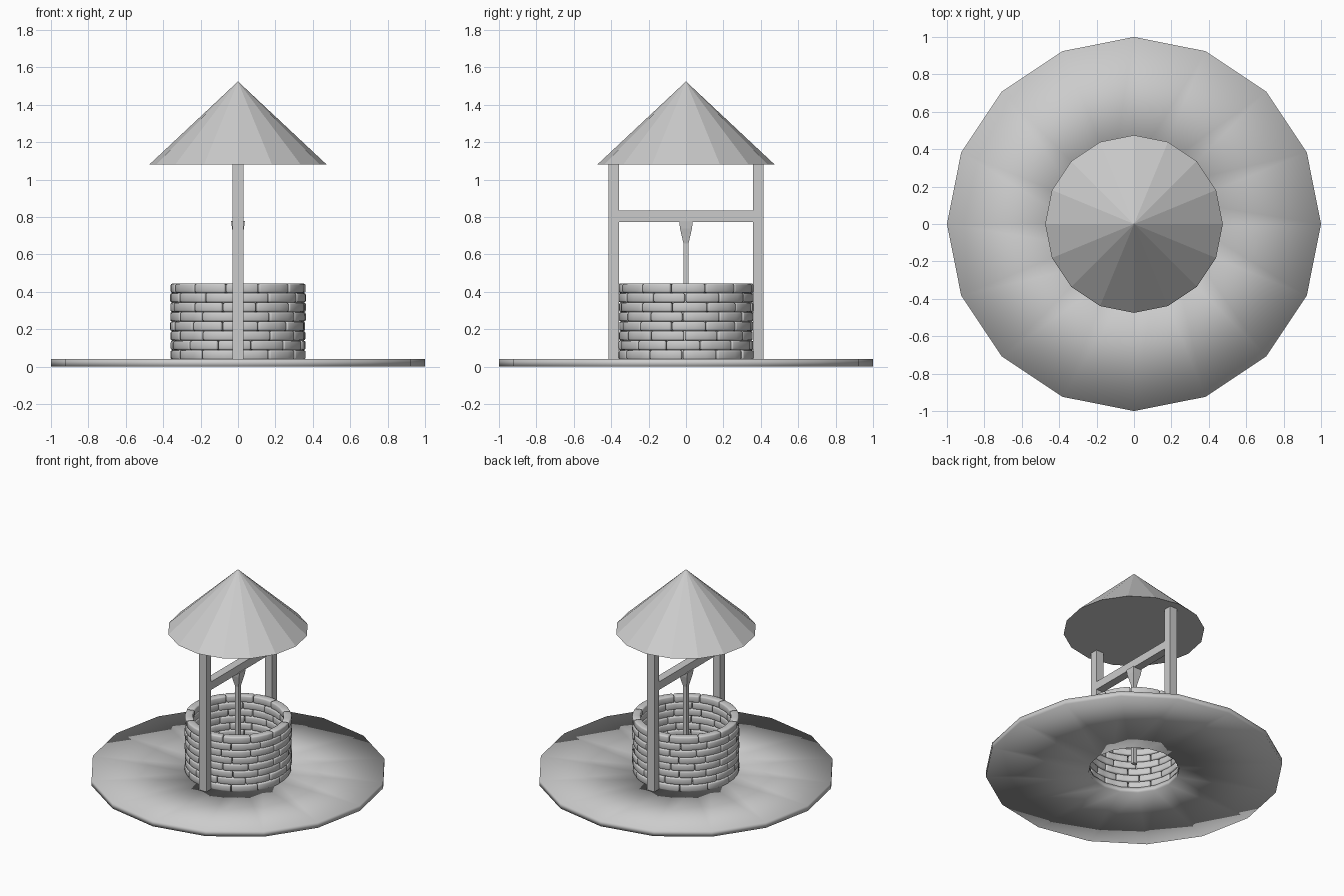
import bpy, bmesh, math, random

if "Cube" in bpy.data.objects:
    bpy.data.objects.remove(bpy.data.objects["Cube"])

random.seed(4)


def make_object(name, bm, smooth=False):
    bmesh.ops.recalc_face_normals(bm, faces=bm.faces[:])
    for f in bm.faces:
        f.smooth = smooth
    me = bpy.data.meshes.new(name)
    bm.to_mesh(me)
    bm.free()
    ob = bpy.data.objects.new(name, me)
    bpy.context.collection.objects.link(ob)
    return ob


def prism(name, sections):
    """Square-section part lofted through (z, half width) levels."""
    bm = bmesh.new()
    rings = [[bm.verts.new((sx * h, sy * h, z))
              for sx, sy in ((-1, -1), (1, -1), (1, 1), (-1, 1))] for z, h in sections]
    for a, b in zip(rings, rings[1:]):
        for i in range(4):
            j = (i + 1) % 4
            bm.faces.new((a[i], a[j], b[j], b[i]))
    bm.faces.new(rings[0])
    bm.faces.new(rings[-1])
    return make_object(name, bm)


def box(name, x, y, z):
    bm = bmesh.new()
    bmesh.ops.create_cube(bm, size=1)
    for v in bm.verts:
        for k, (lo, hi) in enumerate((x, y, z)):
            v.co[k] = (lo + hi) / 2 + v.co[k] * (hi - lo)
    return make_object(name, bm)


# Ground slab: 16-sided ring, softly shaded, open under the well
def ground_ring():
    bm = bmesh.new()
    n = 16
    profile = [(0.305, 0.0), (1.0, 0.0), (1.0, 0.04), (0.305, 0.04)]
    rings = [[bm.verts.new((r * math.cos(math.tau * i / n), r * math.sin(math.tau * i / n), z))
              for r, z in profile] for i in range(n)]
    for i in range(n):
        a, b = rings[i], rings[(i + 1) % n]
        for k in range(4):
            m = (k + 1) % 4
            bm.faces.new((a[k], b[k], b[m], a[m]))
    make_object("ground_slab", bm, True)


# One curved brick with rounded edges
def brick(bm, a0, a1, r0, r1, z0, z1, segs=3):
    verts, faces = [], []
    for i in range(segs + 1):
        a = a0 + (a1 - a0) * i / segs
        c, s = math.cos(a), math.sin(a)
        verts.append([bm.verts.new((r * c, r * s, z))
                      for r, z in ((r0, z0), (r1, z0), (r1, z1), (r0, z1))])
    for a, b in zip(verts, verts[1:]):
        for k in range(4):
            m = (k + 1) % 4
            faces.append(bm.faces.new((a[k], b[k], b[m], a[m])))
    ends = [bm.faces.new(verts[0]), bm.faces.new(verts[-1])]
    bmesh.ops.recalc_face_normals(bm, faces=faces + ends)
    edges = {e for f in faces + ends for e in f.edges
             if e.calc_face_angle(0) > math.radians(40)}
    bmesh.ops.bevel(bm, geom=list(edges), offset=0.009, segments=2,
                    profile=0.5, affect='EDGES')


# Well wall: eight staggered courses
def well_wall():
    bm = bmesh.new()
    rows, count = 8, 12
    z0, z1 = 0.038, 0.445
    h = (z1 - z0) / rows
    step = math.tau / count
    for r in range(rows):
        start = (0.5 * (r % 2)) * step + random.uniform(-0.06, 0.06)
        cuts = [start + i * step + random.uniform(-0.03, 0.03) for i in range(count)]
        cuts.append(cuts[0] + math.tau)
        for a, b in zip(cuts, cuts[1:]):
            d = random.uniform(-0.003, 0.004)
            brick(bm, a + 0.006, b - 0.006, 0.305 + d, 0.36 + d,
                  z0 + r * h + 0.0005, z0 + (r + 1) * h - 0.0005)
    make_object("brick_wall", bm, True)


ground_ring()
well_wall()

# Posts on both sides and the beam between them
for name, s in (("front_post", -1), ("back_post", 1)):
    ys = sorted((s * 0.357, s * 0.415))
    box(name, (-0.03, 0.03), ys, (0.035, 1.085))
box("cross_beam", (-0.03, 0.03), (-0.36, 0.36), (0.775, 0.835))

# Hanging rope with a flared top
prism("rope", [(0.05, 0.014), (0.66, 0.014), (0.74, 0.032), (0.78, 0.037)])

# Roof: closed 16-sided cone with flat facets
bm = bmesh.new()
tip = bm.verts.new((0, 0, 1.525))
rim = [bm.verts.new((0.475 * math.cos(math.tau * i / 16),
                     0.475 * math.sin(math.tau * i / 16), 1.08)) for i in range(16)]
for i in range(16):
    bm.faces.new((rim[i], rim[(i + 1) % 16], tip))
bm.faces.new(rim)
make_object("roof", bm)
